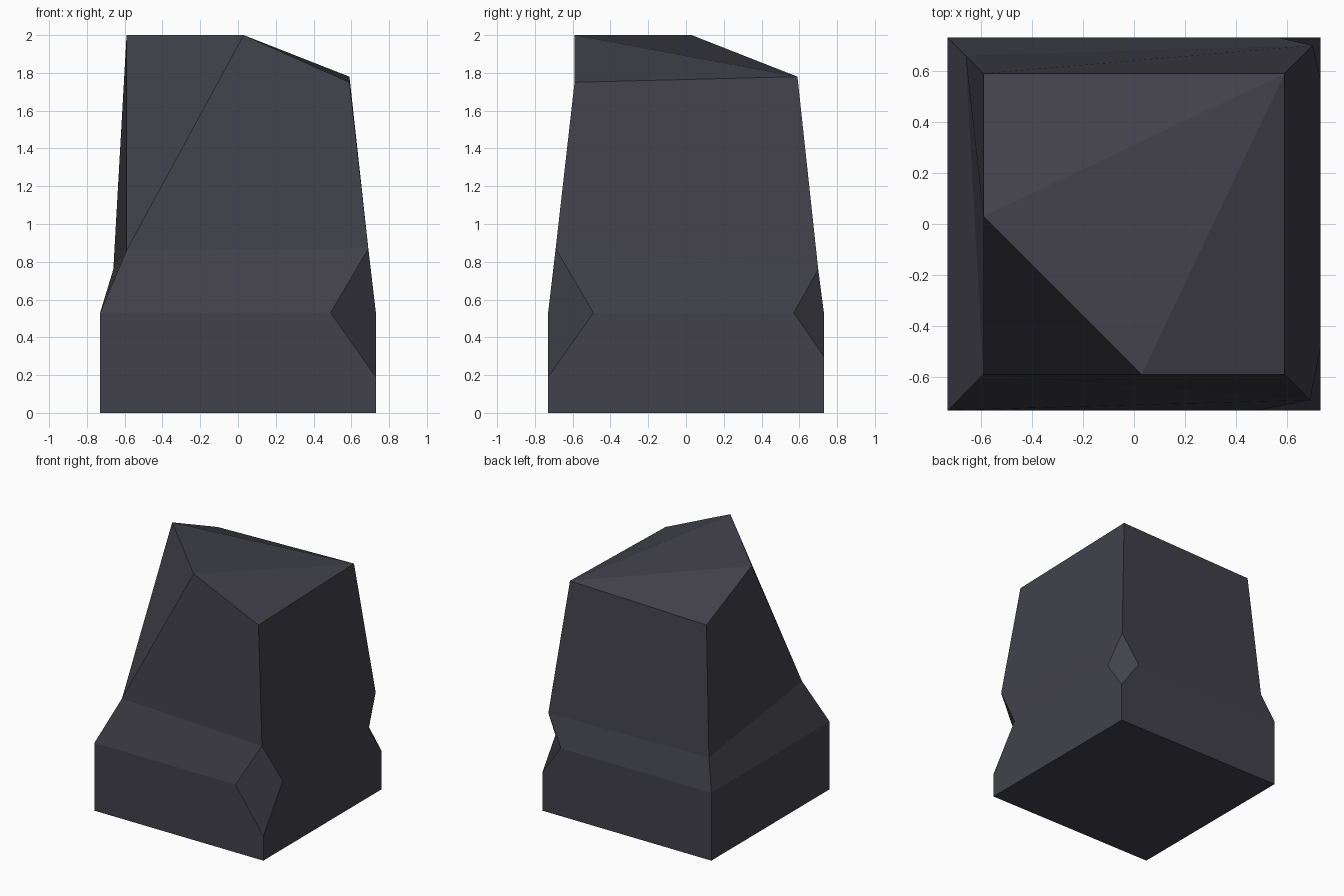
import bpy, bmesh

if "Cube" in bpy.data.objects:
    bpy.data.objects.remove(bpy.data.objects["Cube"])

stone = bpy.data.materials.new("dark slate")
stone.diffuse_color = (0.054, 0.053, 0.070, 1.0)
stone.use_nodes = True
stone.node_tree.nodes["Principled BSDF"].inputs["Base Color"].default_value = stone.diffuse_color

B, T, S = 0.73, 0.59, 0.53   # base half width, top half width, shoulder height
bm = bmesh.new()


def v(x, y, z):
    return bm.verts.new((x, y, z))


def face(*verts):
    bm.faces.new(verts)


def chip(sy, low, reach, inner, high):
    """Chipped right-hand corner: bottom, front/back side, right side, top."""
    return (v(B, sy * B, low), v(B - reach, sy * B, S),
            v(B, sy * (B - reach), S), v(inner, sy * inner, high))


# Foot corners, going round from front left
f_fl, f_fr, f_br, f_bl = [v(x * B, y * B, 0) for x, y in ((-1, -1), (1, -1), (1, 1), (-1, 1))]

# Shoulder corners on the left, chipped corners on the right
s_fl, s_bl = v(-B, -B, S), v(-B, B, S)
a_low, a_side, a_right, a_top = chip(-1, 0.19, 0.24, 0.69, 0.87)
b_low, b_side, b_right, b_top = chip(1, 0.30, 0.16, 0.70, 0.76)

# Waist corners on the left
w_fl, w_bl = v(-T, -T, 0.86), v(-0.66, 0.66, 0.76)

# Broken top
p_front, p_left = v(0.03, -T, 2.0), v(-T, 0.03, 2.0)
t_fr, t_br, t_bl = v(T, -T, 1.75), v(T, T, 1.78), v(-T, T, 1.75)

# Underside and base walls
face(f_bl, f_br, f_fr, f_fl)
face(f_fl, f_fr, a_low, a_side, s_fl)
face(f_br, f_bl, s_bl, b_side, b_low)
face(f_bl, f_fl, s_fl, s_bl)
face(f_fr, f_br, b_low, b_right, a_right, a_low)

# Sloping shoulder band
face(s_fl, a_side, a_top, w_fl)
face(a_right, b_right, b_top, a_top)
face(b_side, s_bl, w_bl, b_top)
face(s_bl, s_fl, w_fl, w_bl)

# Corner chips, creased across the middle
face(a_side, a_low, a_right, a_top)
face(b_right, b_low, b_side, b_top)

# Upper walls
face(w_fl, a_top, t_fr, p_front)
face(a_top, b_top, t_br, t_fr)
face(b_top, w_bl, t_bl, t_br)
face(w_bl, w_fl, p_left, t_bl)

# Big front-left break and top facets
face(w_fl, p_front, p_left)
face(p_left, p_front, t_br)
face(p_front, t_fr, t_br)
face(p_left, t_br, t_bl)

bmesh.ops.recalc_face_normals(bm, faces=bm.faces)
mesh = bpy.data.meshes.new("stone_block")
bm.to_mesh(mesh)
bm.free()
mesh.materials.append(stone)
block = bpy.data.objects.new("stone_block", mesh)
bpy.context.collection.objects.link(block)
